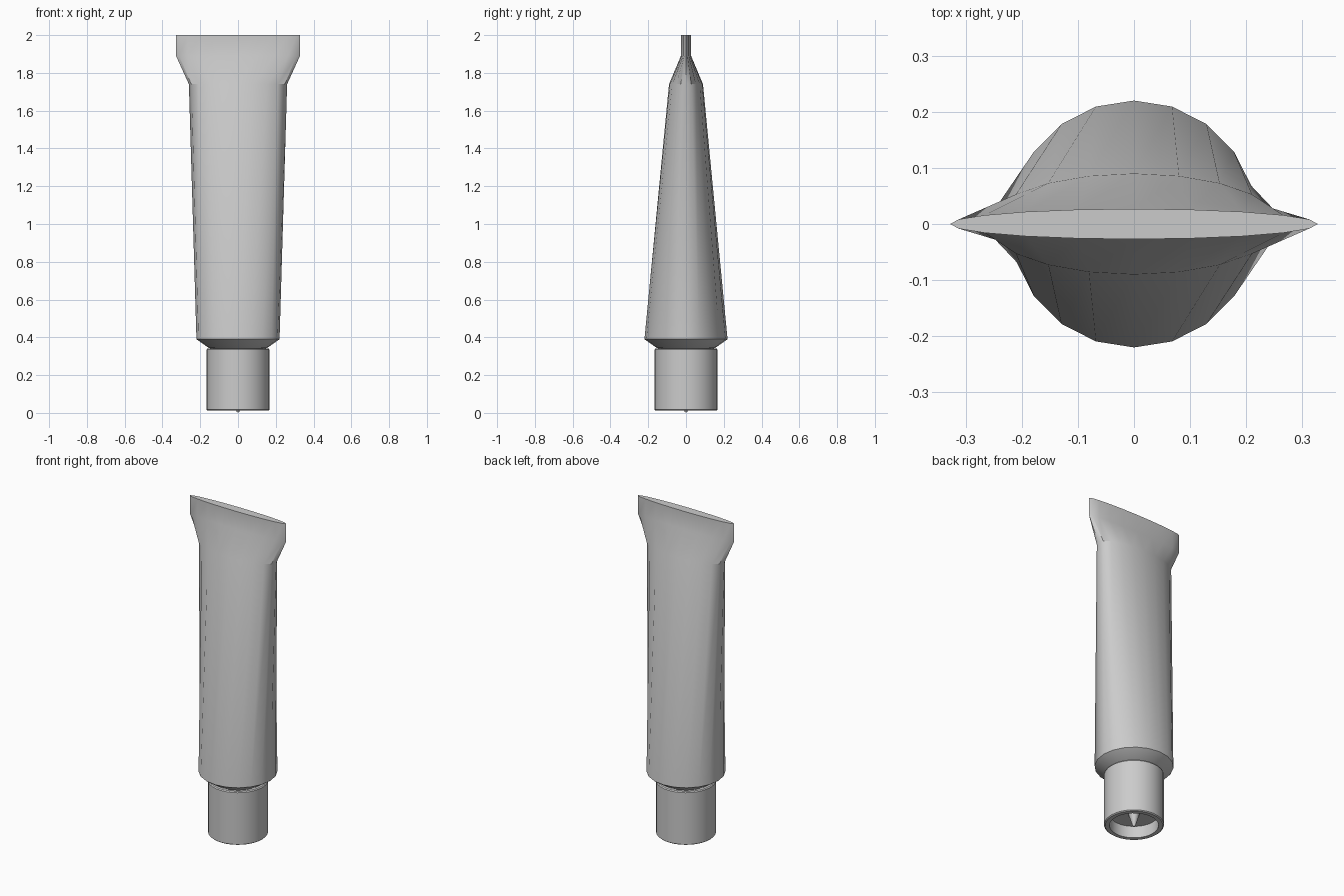
import bpy, bmesh
from math import sin, cos, pi, radians

if "Cube" in bpy.data.objects:
    bpy.data.objects.remove(bpy.data.objects["Cube"])


def loft(name, rings, sides):
    """Skin a stack of elliptical rings (rx, ry, z) and close both ends."""
    bm = bmesh.new()
    loops = []
    for rx, ry, z in rings:
        if rx == 0:
            loops.append([bm.verts.new((0, 0, z))])
        else:
            loops.append([bm.verts.new((rx * cos(2 * pi * i / sides),
                                        ry * sin(2 * pi * i / sides), z))
                          for i in range(sides)])
    for a, b in zip(loops, loops[1:]):
        for i in range(sides):
            j = (i + 1) % sides
            if len(a) == 1:
                bm.faces.new((a[0], b[j], b[i]))
            elif len(b) == 1:
                bm.faces.new((a[i], a[j], b[0]))
            else:
                bm.faces.new((a[i], a[j], b[j], b[i]))
    for end in (loops[0], loops[-1]):
        if len(end) > 1:
            bm.faces.new(end)
    bmesh.ops.recalc_face_normals(bm, faces=bm.faces)
    mesh = bpy.data.meshes.new(name)
    bm.to_mesh(mesh)
    bm.free()
    obj = bpy.data.objects.new(name, mesh)
    bpy.context.collection.objects.link(obj)
    bpy.ops.object.select_all(action='DESELECT')
    obj.select_set(True)
    bpy.context.view_layer.objects.active = obj
    bpy.ops.object.shade_smooth_by_angle(angle=radians(30))
    return obj


# squeezable body: round shoulder flattening to a wide crimped end
loft("tube_body", [
    (0.10, 0.10, 0.33),
    (0.155, 0.155, 0.344),
    (0.22, 0.22, 0.39),
    (0.26, 0.09, 1.74),
    (0.328, 0.027, 1.89),
    (0.328, 0.027, 2.0),
], 20)

# screw cap with a recessed underside
loft("cap", [
    (0.137, 0.137, 0.085),
    (0.137, 0.137, 0.012),
    (0.161, 0.161, 0.012),
    (0.167, 0.167, 0.017),
    (0.167, 0.167, 0.335),
    (0.162, 0.162, 0.341),
], 32)

# piercing spike inside the recess
loft("piercing_spike", [
    (0.0, 0.0, 0.0),
    (0.007, 0.007, 0.006),
    (0.032, 0.032, 0.087),
], 16)
